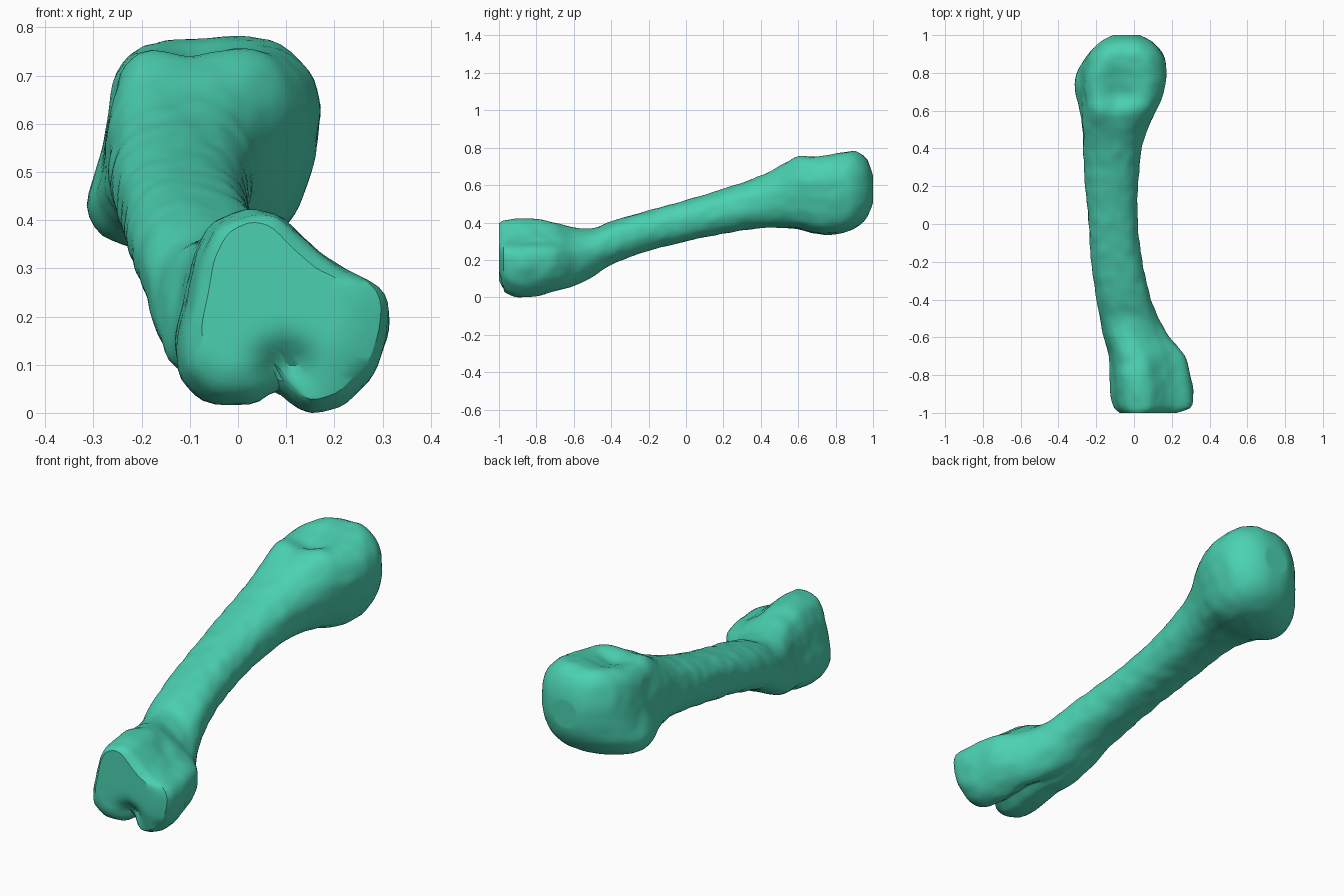
import bpy, bmesh, math
from mathutils import Vector, noise

cube = bpy.data.objects.get("Cube")
if cube:
    bpy.data.objects.remove(cube, do_unlink=True)

SIDES = 72
ANGLES = [2 * math.pi * i / SIDES for i in range(SIDES)]

# Cross-section outlines (x, z): the knuckle end and the widest part of the head
KNUCKLE = [(.02, .42), (.08, .41), (.16, .34), (.22, .295), (.30, .26), (.315, .22),
           (.31, .15), (.28, .08), (.22, .02), (.15, 0), (.105, .03), (.075, .055),
           (.045, .025), (-.06, .02), (-.12, .07), (-.13, .14), (-.11, .22),
           (-.09, .32), (-.05, .39)]
HEAD = [(-.2, .77), (-.08, .755), (.02, .775), (.1, .765), (.155, .71), (.175, .63),
        (.16, .54), (.13, .45), (.1, .39), (.03, .35), (-.1, .34), (-.2, .345),
        (-.28, .37), (-.315, .43), (-.285, .52), (-.265, .62), (-.25, .72)]

# Stations: y, x min, x max, z min, z max, knuckle weight, head weight
STATIONS = [
    (-1.00, -.075, .225, .075, .395, 1, 0),
    (-.975, -.105, .295, .030, .410, 1, 0),
    (-.90, -.125, .315, .000, .420, 1, 0),
    (-.80, -.130, .297, .008, .420, 1, 0),
    (-.70, -.135, .270, .035, .400, .85, 0),
    (-.60, -.160, .190, .060, .372, .55, 0),
    (-.50, -.180, .130, .110, .370, .25, 0),
    (-.40, -.200, .090, .175, .405, .05, 0),
    (-.20, -.225, .045, .248, .465, 0, 0),
    (.00, -.240, .020, .300, .520, 0, 0),
    (.20, -.258, .020, .340, .580, 0, 0),
    (.40, -.267, .042, .370, .650, 0, .1),
    (.50, -.272, .070, .372, .700, 0, .35),
    (.60, -.288, .118, .365, .755, 0, .75),
    (.68, -.308, .150, .342, .757, 0, 1),
    (.76, -.314, .170, .335, .762, 0, 1),
    (.84, -.282, .170, .345, .777, 0, .7),
    (.91, -.235, .147, .375, .778, 0, .35),
    (.97, -.170, .090, .430, .735, 0, .1),
    (1.00, -.110, .030, .505, .650, 0, 0),
]


def normalise(pts):
    """Fit points into the square from -1 to 1."""
    lo = [min(p[k] for p in pts) for k in (0, 1)]
    hi = [max(p[k] for p in pts) for k in (0, 1)]
    return [tuple(2 * (p[k] - lo[k]) / (hi[k] - lo[k]) - 1 for k in (0, 1)) for p in pts]


def resample(outline):
    """Cast a ray from the centre at every angle and keep the hit."""
    pts = normalise(outline)
    radii = []
    for a in ANGLES:
        dx, dz = math.cos(a), math.sin(a)
        best = 0
        for (ax, az), (bx, bz) in zip(pts, pts[1:] + pts[:1]):
            ex, ez = bx - ax, bz - az
            det = ex * dz - ez * dx
            if abs(det) < 1e-9:
                continue
            s = (az * dx - ax * dz) / det
            if -1e-6 <= s <= 1 + 1e-6:
                best = max(best, (ax + s * ex) * dx + (az + s * ez) * dz)
        radii.append(best)
    # Round the corners slightly
    soft = [(radii[i - 1] + 2 * radii[i] + radii[(i + 1) % SIDES]) / 4 for i in range(SIDES)]
    return [(r * math.cos(a), r * math.sin(a)) for r, a in zip(soft, ANGLES)]


def superellipse(power):
    pts = []
    for a in ANGLES:
        c, s = math.cos(a), math.sin(a)
        r = (abs(c) ** power + abs(s) ** power) ** (-1 / power)
        pts.append((r * c, r * s))
    return pts


knuckle, head, shaft = resample(KNUCKLE), resample(HEAD), superellipse(2.25)


def slope(i, k):
    a, b = STATIONS[max(i - 1, 0)], STATIONS[min(i + 1, len(STATIONS) - 1)]
    return (b[k] - a[k]) / (b[0] - a[0])


def hermite(i, t):
    """Smooth station values between station i and the next one."""
    a, b = STATIONS[i], STATIONS[i + 1]
    h = b[0] - a[0]
    out = [a[0] + h * t]
    for k in range(1, 7):
        out.append((2 * t**3 - 3 * t**2 + 1) * a[k] + (t**3 - 2 * t**2 + t) * h * slope(i, k)
                   + (3 * t**2 - 2 * t**3) * b[k] + (t**3 - t**2) * h * slope(i + 1, k))
    return out


def section(values):
    y, x0, x1, z0, z1, wk, wh = values
    wk, wh = min(max(wk, 0), 1), min(max(wh, 0), 1)
    mix = [tuple(wk * k[j] + wh * h[j] + (1 - wk - wh) * s[j] for j in (0, 1))
           for k, h, s in zip(knuckle, head, shaft)]
    return [Vector(((x0 + x1) / 2 + u * (x1 - x0) / 2, y, (z0 + z1) / 2 + v * (z1 - z0) / 2))
            for u, v in normalise(mix)]


def cap_rings(ring):
    """Shrinking copies of an end ring, outermost first."""
    c = sum(ring, Vector()) / SIDES
    return [[c + (p - c) * f for p in ring] for f in (.85, .7, .55, .4, .25, .1)]


# All rings from the front cap to the back cap
rings = []
for i in range(len(STATIONS) - 1):
    steps = max(2, round((STATIONS[i + 1][0] - STATIONS[i][0]) / .02))
    rings += [section(hermite(i, j / steps)) for j in range(steps)]
rings.append(section(STATIONS[-1]))
rings = cap_rings(rings[0])[::-1] + rings + cap_rings(rings[-1])


def detail(p):
    """Pit between the knuckles, a dip on top of the head, and rough bone."""
    q = p.copy()
    if p.y < -.85:
        q.y += .06 * math.exp(-((p.x - .1) / .06) ** 2 - ((p.z - .09) / .05) ** 2)
    if p.y > .4 and p.z > .68:
        q.z -= .022 * math.exp(-((p.x + .08) / .08) ** 2 - ((p.y - .68) / .06) ** 2)
    if -.99 < p.y < .99:
        n = noise.noise_vector(p * 16)
        q += Vector((n.x, 0, n.z)) * .005
    q.z = max(q.z, 0)
    return q


bm = bmesh.new()
rows = [[bm.verts.new(detail(p)) for p in ring] for ring in rings]
for a, b in zip(rows, rows[1:]):
    for i in range(SIDES):
        j = (i + 1) % SIDES
        bm.faces.new((a[i], a[j], b[j], b[i]))
bm.faces.new(rows[0])
bm.faces.new(rows[-1])
bmesh.ops.recalc_face_normals(bm, faces=bm.faces)
mesh = bpy.data.meshes.new("long_bone")
bm.to_mesh(mesh)
bm.free()
bone = bpy.data.objects.new("long_bone", mesh)
bpy.context.collection.objects.link(bone)

# Single teal colour
teal = bpy.data.materials.new("teal")
teal.use_nodes = True
colour = (.07, .64, .44, 1)
teal.diffuse_color = colour
teal.node_tree.nodes["Principled BSDF"].inputs["Base Color"].default_value = colour
mesh.materials.append(teal)

bpy.ops.object.select_all(action='DESELECT')
bone.select_set(True)
bpy.context.view_layer.objects.active = bone
bpy.ops.object.shade_smooth_by_angle(angle=math.radians(30))
